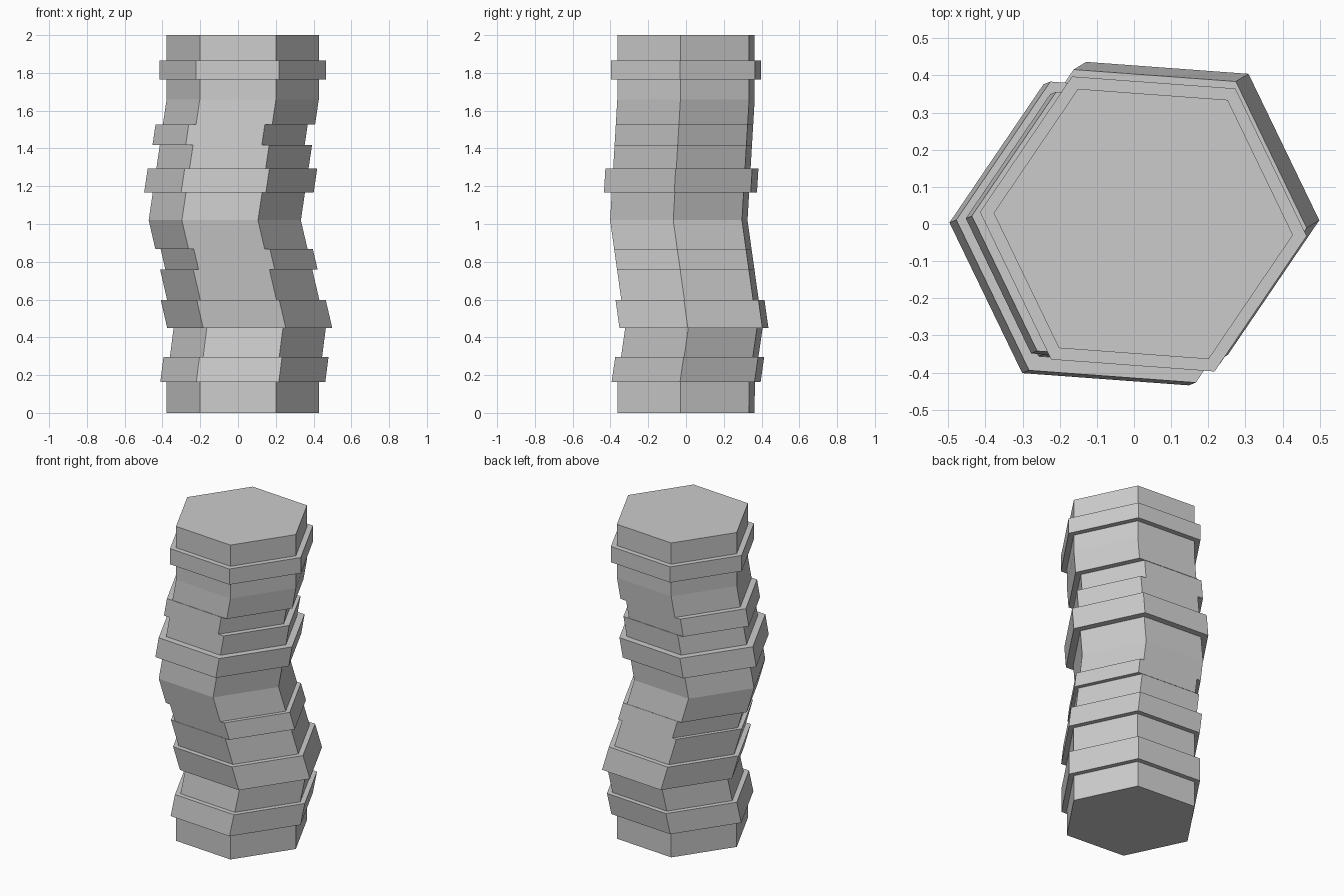
import bpy, bmesh
from math import cos, sin, radians

if "Cube" in bpy.data.objects:
    bpy.data.objects.remove(bpy.data.objects["Cube"])

# Centre line of the leaning column: (z, x, y)
PATH = [(0, .025, 0), (.16, .025, 0), (.45, .062, .042), (1.02, -.07, -.038),
        (1.66, .025, 0), (2, .025, 0)]

# Stacked hexagonal blocks: (top z, radius, sideways slip in x)
R, BAND = .404, .438
BLOCKS = [(.163, R, 0), (.297, BAND, 0), (.45, R, 0), (.597, BAND, 0),
          (.76, R, 0), (.867, R, .028), (1.02, R, 0), (1.168, R, 0),
          (1.293, .45, 0), (1.418, R, 0), (1.528, R, -.039), (1.66, R, 0),
          (1.765, R, 0), (1.865, .441, 0), (2, R, 0)]


def centre(z):
    for (z0, x0, y0), (z1, x1, y1) in zip(PATH, PATH[1:]):
        if z <= z1:
            t = (z - z0) / (z1 - z0)
            return x0 + t * (x1 - x0), y0 + t * (y1 - y0)


def ring(bm, z, radius, slip):
    x, y = centre(z)
    angles = [radians(60 * i - 4.2) for i in range(6)]
    return [bm.verts.new((x + slip + radius * cos(a), y + radius * sin(a), z))
            for a in angles]


# Loft one skin through all block outlines, leaving flat ledges between them
bm = bmesh.new()
rings, z, last = [], 0, None
for top, radius, slip in BLOCKS:
    if (radius, slip) != last:
        rings.append(ring(bm, z, radius, slip))
    rings.append(ring(bm, top, radius, slip))
    z, last = top, (radius, slip)

for a, b in zip(rings, rings[1:]):
    for i in range(6):
        j = (i + 1) % 6
        bm.faces.new((a[i], a[j], b[j], b[i]))
bm.faces.new(rings[0][::-1])
bm.faces.new(rings[-1])

mesh = bpy.data.meshes.new("stone_column")
bm.to_mesh(mesh)
bm.free()
column = bpy.data.objects.new("stone_column", mesh)
bpy.context.collection.objects.link(column)
